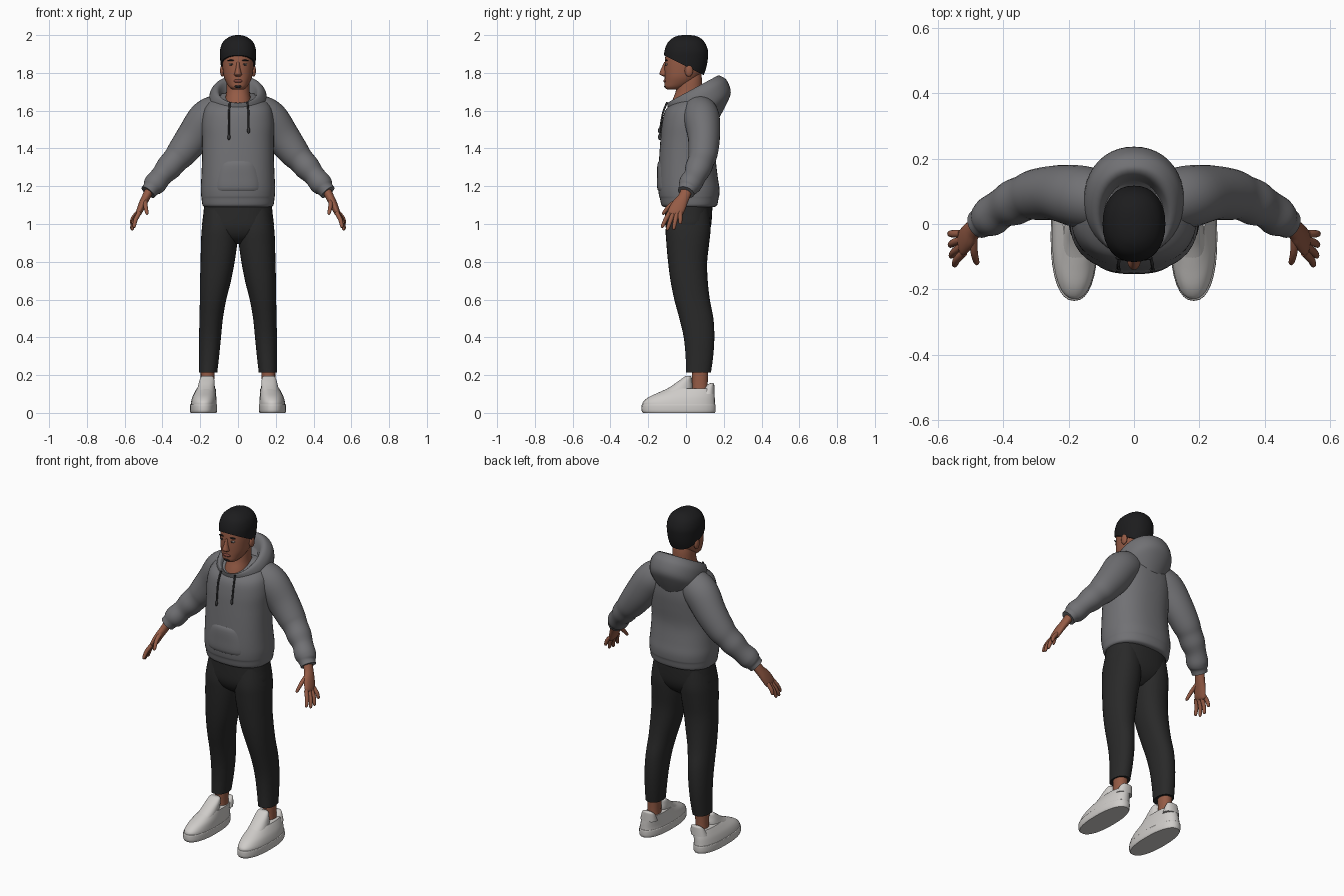
import bpy, bmesh, math
from mathutils import Vector


def material(name, r, g, b):
    m = bpy.data.materials.new(name)
    m.diffuse_color = (r, g, b, 1)
    return m


GREY = material("grey_fleece", 0.165, 0.165, 0.175)
BLACK = material("black_cloth", 0.022, 0.022, 0.022)
SKIN = material("skin", 0.30, 0.105, 0.06)
HAIR = material("hair_black", 0.012, 0.012, 0.013)
SHOE = material("off_white", 0.62, 0.60, 0.58)
CORD = material("dark_cord", 0.04, 0.04, 0.042)
LIP = material("lip", 0.20, 0.06, 0.045)
EYE = material("eye_white", 0.40, 0.34, 0.31)


def finish(name, bm, mat, mirror=False):
    bmesh.ops.recalc_face_normals(bm, faces=bm.faces)
    me = bpy.data.meshes.new(name)
    bm.to_mesh(me)
    bm.free()
    me.materials.append(mat)
    ob = bpy.data.objects.new(name, me)
    bpy.context.collection.objects.link(ob)
    bpy.ops.object.select_all(action='DESELECT')
    ob.select_set(True)
    bpy.context.view_layer.objects.active = ob
    bpy.ops.object.shade_smooth_by_angle(angle=math.radians(50))
    if mirror:
        ob.modifiers.new("mirror", 'MIRROR').use_mirror_merge = False
    return ob


def spline(rows, steps=4):
    """Catmull-Rom interpolation through rows of numbers."""
    p = [rows[0]] + list(rows) + [rows[-1]]
    out = []
    for i in range(1, len(p) - 2):
        for k in range(steps):
            t = k / steps
            out.append([0.5 * (2*b + (c-a)*t + (2*a-5*b+4*c-d)*t*t + (3*b-a-3*c+d)*t**3)
                        for a, b, c, d in zip(p[i-1], p[i], p[i+1], p[i+2])])
    return out + [list(rows[-1])]


def skin_rings(rings):
    """Bridge rings of points and cap both ends."""
    bm = bmesh.new()
    vs = [[bm.verts.new(c) for c in r] for r in rings]
    n = len(vs[0])
    for a, b in zip(vs, vs[1:]):
        for i in range(n):
            j = (i + 1) % n
            bm.faces.new((a[i], a[j], b[j], b[i]))
    bm.faces.new(vs[0])
    bm.faces.new(vs[-1])
    return bm


def circle(n, power):
    for i in range(n):
        a = 2 * math.pi * i / n
        c, s = math.cos(a), math.sin(a)
        yield (math.copysign(abs(c) ** (2/power), c), math.copysign(abs(s) ** (2/power), s))


def stack(name, rows, mat, power=2.2, n=32, slope=0, mirror=False, cut=None):
    """Level rings; row = z, centre x, front y, back y, half width."""
    rings = []
    for z, cx, yf, yb, rx in spline(rows):
        ring = []
        for c, s in circle(n, power):
            y = (yf + yb) / 2 + s * (yb - yf) / 2
            ring.append((cx + c * rx, y, z + slope * y))
        rings.append(ring)
    bm = skin_rings(rings)
    if cut:
        bmesh.ops.bisect_plane(bm, geom=bm.verts[:] + bm.edges[:] + bm.faces[:],
                               plane_co=cut[0], plane_no=cut[1], clear_inner=True)
        bmesh.ops.holes_fill(bm, edges=[e for e in bm.edges if e.is_boundary])
    return finish(name, bm, mat, mirror)


def tube(name, rows, mat, n=20, mirror=False):
    """Rings across a path; row = x, y, z, radius sideways, radius front to back."""
    pts = spline(rows)
    rings = []
    for i, r in enumerate(pts):
        t = Vector(pts[min(i+1, len(pts)-1)][:3]) - Vector(pts[max(i-1, 0)][:3])
        t.normalize()
        u = t.cross(Vector((0, 1, 0))).normalized()
        v = u.cross(t).normalized()
        rings.append([Vector(r[:3]) + u * c * r[3] + v * s * r[4] for c, s in circle(n, 2)])
    return finish(name, skin_rings(rings), mat, mirror)


def ball(name, loc, size, mat, mirror=False):
    bm = bmesh.new()
    bmesh.ops.create_uvsphere(bm, u_segments=20, v_segments=12, radius=1)
    for v in bm.verts:
        v.co = Vector(loc) + Vector(a * b for a, b in zip(v.co, size))
    return finish(name, bm, mat, mirror)


# head, neck and face
stack("head", [(1.712, 0, -.10, -.03, .03), (1.725, 0, -.112, 0, .047), (1.75, 0, -.113, .045, .063),
               (1.78, 0, -.113, .07, .075), (1.82, 0, -.114, .09, .081), (1.86, 0, -.112, .098, .084),
               (1.90, 0, -.107, .10, .083), (1.94, 0, -.09, .09, .073), (1.97, 0, -.06, .06, .05)], SKIN)
stack("neck", [(1.58, 0, -.085, .09, .08), (1.62, 0, -.083, .09, .075), (1.66, 0, -.07, .09, .068),
               (1.70, 0, -.055, .086, .062), (1.76, 0, -.045, .085, .06), (1.80, 0, -.04, .08, .055)], SKIN)
stack("hair", [(1.74, 0, -.09, .07, .07), (1.78, 0, -.108, .09, .082), (1.83, 0, -.115, .108, .09),
               (1.88, 0, -.117, .116, .095), (1.92, 0, -.113, .116, .095), (1.96, 0, -.097, .10, .082),
               (1.985, 0, -.07, .075, .056), (1.997, 0, -.04, .045, .028), (2.0, 0, -.01, .015, .008)],
      HAIR, cut=((0, -.11, 1.89), (0, .5, 1)))
stack("nose", [(1.781, 0, -.12, -.09, .013), (1.79, 0, -.137, -.09, .02), (1.80, 0, -.14, -.09, .018),
               (1.83, 0, -.128, -.09, .011), (1.858, 0, -.115, -.09, .009)], SKIN, 2, 16)
ball("ear", (.083, .015, 1.812), (.012, .022, .032), SKIN, True)
ball("eye", (.035, -.102, 1.845), (.014, .008, .006), EYE, True)
ball("iris", (.035, -.107, 1.845), (.006, .005, .006), HAIR, True)
ball("eyebrow", (.036, -.104, 1.866), (.021, .007, .004), HAIR, True)
ball("lips", (0, -.110, 1.757), (.025, .010, .009), LIP)
ball("goatee", (0, -.107, 1.728), (.02, .009, .008), HAIR)

# hoodie body with hem, front pocket and draped hood
stack("hoodie_body", [(1.09, 0, -.115, .15, .175), (1.10, 0, -.13, .165, .188), (1.135, 0, -.138, .172, .193),
                      (1.15, 0, -.143, .176, .195), (1.19, 0, -.147, .177, .197), (1.25, 0, -.147, .168, .194),
                      (1.35, 0, -.142, .158, .19), (1.45, 0, -.135, .168, .19), (1.53, 0, -.127, .175, .192),
                      (1.60, 0, -.110, .172, .182), (1.64, 0, -.07, .165, .16), (1.67, 0, -.01, .155, .13),
                      (1.69, 0, .03, .14, .09)], GREY, 2.35, 40)
stack("front_pocket", [(1.165, 0, -.12, .02, .12), (1.18, 0, -.150, .02, .135), (1.25, 0, -.153, .02, .13),
                       (1.32, 0, -.150, .02, .11), (1.345, 0, -.13, .02, .09)], GREY, 2.6)
stack("hood", [(1.46, 0, -.03, .17, .09), (1.52, 0, -.05, .215, .13), (1.57, 0, -.07, .237, .15),
               (1.64, 0, -.09, .218, .152), (1.68, 0, -.098, .188, .136), (1.695, 0, -.10, .166, .116),
               (1.685, 0, -.09, .147, .10), (1.64, 0, -.06, .13, .085)], GREY, 2.1, 40, slope=.54)

# sleeves with gathered cuffs
tube("sleeve", [(.09, .07, 1.59, .09, .085), (.12, .075, 1.585, .096, .092), (.17, .085, 1.55, .10, .095),
                (.235, .095, 1.46, .092, .085), (.30, .09, 1.375, .08, .078), (.335, .08, 1.335, .07, .07),
                (.37, .065, 1.295, .068, .07), (.405, .048, 1.255, .057, .06), (.435, .026, 1.218, .06, .062),
                (.452, .015, 1.198, .055, .056), (.462, .008, 1.185, .045, .049),
                (.476, 0, 1.168, .043, .045)], GREY, 28, True)

# drawstrings with knotted tips
for side, x, low in (("left", .056, 1.495), ("right", -.048, 1.46)):
    tube("drawstring_" + side, [(x * .9, -.10, 1.645, .005, .005), (x, -.124, 1.58, .005, .005),
                                (x, -.138, low, .005, .005)], CORD, 10)
    ball("string_tip_" + side, (x, -.140, low), (.008, .008, .016), CORD)

# hands
tube("palm", [(.46, .005, 1.19, .024, .03), (.475, -.002, 1.165, .023, .03), (.492, -.017, 1.132, .022, .032),
              (.508, -.037, 1.10, .02, .04), (.525, -.057, 1.06, .016, .041),
              (.53, -.062, 1.045, .009, .034)], SKIN, 20, True)
for finger, base, tip in (("index", (.522, -.088, 1.06), (.55, -.128, .98)),
                          ("middle", (.528, -.069, 1.053), (.56, -.10, .967)),
                          ("ring", (.531, -.049, 1.053), (.563, -.066, .97)),
                          ("little", (.531, -.03, 1.06), (.565, -.03, 1.0)),
                          ("thumb", (.492, -.03, 1.13), (.48, -.122, 1.05))):
    a, b = Vector(base), Vector(tip)
    bend = Vector((.004, -.008, .008)) if finger == "thumb" else Vector((.006, 0, .003))
    path = ((0, .012), (.5, .0115), (.9, .009), (1, .004))
    tube(finger + "_finger", [(*(a.lerp(b, t) + bend * 4 * t * (1 - t)), r, r) for t, r in path],
         SKIN, 12, True)

# trousers
stack("trouser_seat", [(1.13, 0, -.108, .14, .175), (1.05, 0, -.11, .138, .184), (.98, 0, -.107, .13, .186),
                       (.93, 0, -.085, .105, .13), (.895, 0, -.04, .06, .05)], BLACK, 2.4)
stack("trouser_leg", [(1.08, .095, -.09, .12, .08), (.98, .097, -.107, .13, .094), (.90, .10, -.104, .123, .096),
                      (.80, .108, -.095, .112, .09), (.70, .119, -.082, .115, .082), (.60, .132, -.062, .126, .07),
                      (.50, .142, -.035, .145, .062), (.40, .148, -.012, .15, .058), (.30, .153, -.002, .144, .053),
                      (.213, .158, 0, .132, .048)], BLACK, mirror=True)

# ankles and shoes
stack("ankle", [(.09, .162, .03, .12, .037), (.15, .162, .033, .115, .035), (.24, .16, .03, .118, .038)],
      SKIN, mirror=True)
stack("shoe_sole", [(0, .183, -.228, .152, .068), (.012, .183, -.235, .157, .072),
                    (.04, .183, -.235, .157, .072), (.045, .183, -.231, .154, .069)], SHOE, 2.3, mirror=True)
stack("shoe_upper", [(.04, .182, -.23, .154, .069), (.06, .181, -.226, .153, .067), (.085, .178, -.195, .152, .063),
                     (.11, .173, -.14, .15, .056), (.13, .168, -.095, .148, .05)], SHOE, 2.3, mirror=True)
stack("shoe_tongue", [(.10, .173, -.15, .03, .05), (.137, .168, -.085, .035, .045), (.165, .165, -.045, .032, .041),
                      (.187, .163, -.014, .03, .035), (.195, .163, -.003, .025, .028)], SHOE, mirror=True)
stack("shoe_heel_tab", [(.10, .170, .08, .151, .05), (.135, .166, .10, .15, .042), (.152, .164, .118, .149, .034),
                        (.157, .164, .128, .146, .026)], SHOE, mirror=True)
